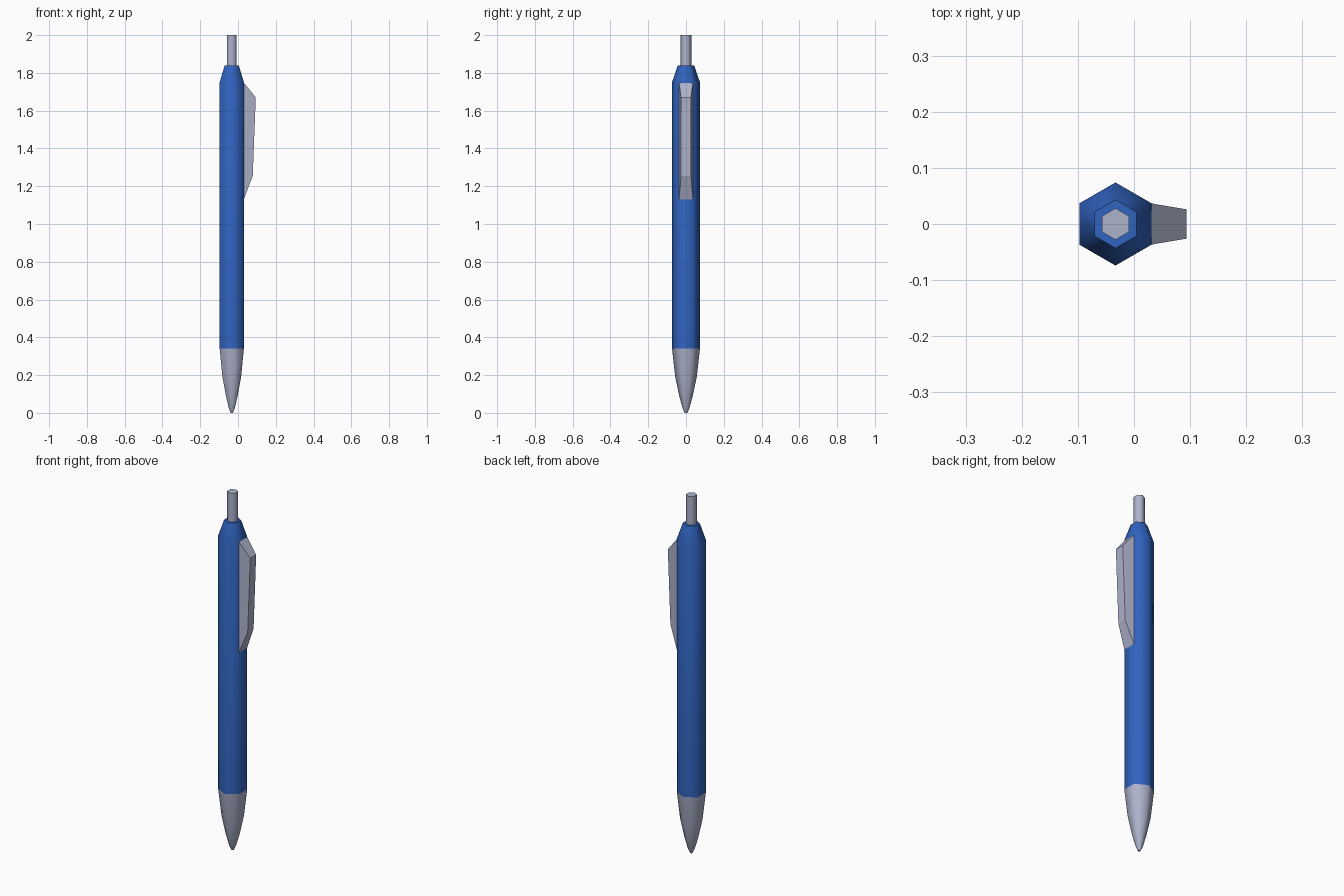
import bpy, bmesh, math

if "Cube" in bpy.data.objects:
    bpy.data.objects.remove(bpy.data.objects["Cube"])

CX = -0.033   # pen axis
SIDES = 6


def material(name, color):
    m = bpy.data.materials.new(name)
    m.diffuse_color = (*color, 1)
    m.use_nodes = True
    m.node_tree.nodes["Principled BSDF"].inputs["Base Color"].default_value = m.diffuse_color
    return m


blue = material("blue_plastic", (0.03, 0.125, 0.52))
grey = material("silver_grey", (0.42, 0.45, 0.60))


def finish(name, bm, mat):
    bmesh.ops.recalc_face_normals(bm, faces=bm.faces)
    me = bpy.data.meshes.new(name)
    bm.to_mesh(me)
    bm.free()
    me.materials.append(mat)
    ob = bpy.data.objects.new(name, me)
    bpy.context.collection.objects.link(ob)
    return ob


def lathe(name, profile, mat):
    """Six-sided turned part from (radius, z) pairs, smooth sides, flat caps."""
    bm = bmesh.new()
    rings = []
    for r, z in profile:
        angles = [math.pi / 2 + i * math.tau / SIDES for i in range(SIDES)]
        rings.append([bm.verts.new((CX + r * math.cos(a), r * math.sin(a), z)) for a in angles])
    for lo, hi in zip(rings, rings[1:]):
        for i in range(SIDES):
            j = (i + 1) % SIDES
            bm.faces.new((lo[i], lo[j], hi[j], hi[i])).smooth = True
    bm.faces.new(rings[0][::-1])
    bm.faces.new(rings[-1])
    return finish(name, bm, mat)


# Writing tip, barrel and push button
lathe("tip", [(0.007, 0.0), (0.018, 0.025), (0.036, 0.09), (0.057, 0.19), (0.074, 0.34)], grey)
lathe("barrel", [(0.074, 0.34), (0.074, 1.75), (0.043, 1.84)], blue)
lathe("push_button", [(0.028, 1.82), (0.028, 2.0)], grey)

# Pocket clip: tapered block on the +x flat of the barrel
bm = bmesh.new()
outline = [(0.029, 0.037, 1.125), (0.078, 0.026, 1.255), (0.094, 0.026, 1.67), (0.029, 0.037, 1.75)]
left = [bm.verts.new((x, -w, z)) for x, w, z in outline]
right = [bm.verts.new((x, w, z)) for x, w, z in outline]
bm.faces.new(left)
bm.faces.new(right[::-1])
for i in range(4):
    j = (i + 1) % 4
    bm.faces.new((left[i], left[j], right[j], right[i]))
finish("pocket_clip", bm, grey)
